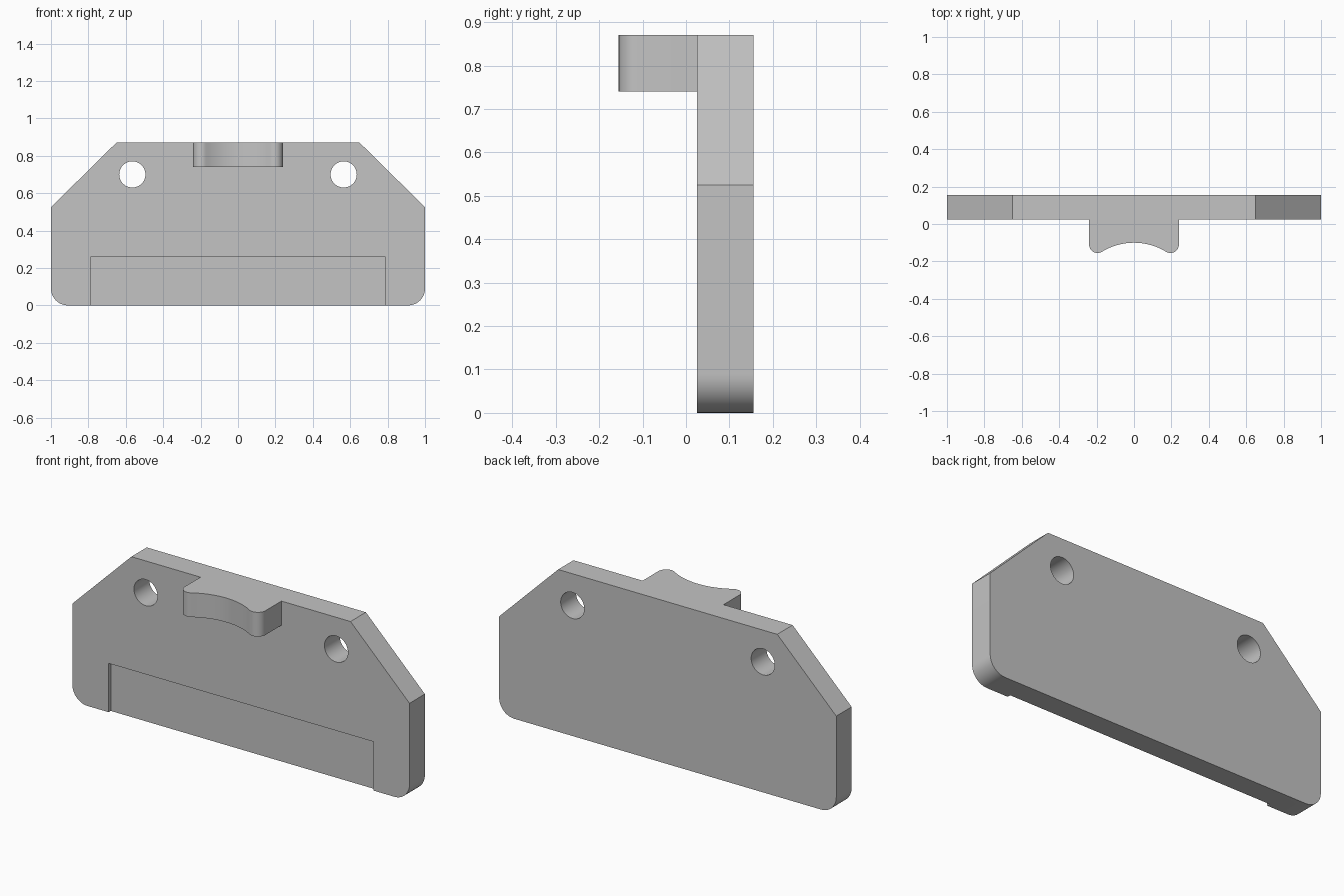
import bpy
from math import sin, cos, radians, atan2, degrees
from mathutils import Vector

cube = bpy.data.objects.get("Cube")
if cube:
    bpy.data.objects.remove(cube, do_unlink=True)

# Single material
grey = bpy.data.materials.new("light grey")
grey.use_nodes = True
colour = (0.55, 0.55, 0.55, 1)
grey.diffuse_color = colour
grey.node_tree.nodes["Principled BSDF"].inputs["Base Color"].default_value = colour

FRONT, BACK, TOP = 0.025, 0.155, 0.87


def arc(cx, cy, r, start, end, steps):
    angles = [radians(start + (end - start) * i / steps) for i in range(steps + 1)]
    return [(cx + r * cos(a), cy + r * sin(a)) for a in angles]


def prism(name, outline, place, low, high):
    """Extrude a 2D outline; place(u, v, w) maps it into space."""
    n = len(outline)
    verts = [place(u, v, w) for w in (low, high) for u, v in outline]
    faces = [tuple(range(n)), tuple(reversed(range(n, 2 * n)))]
    faces += [(i, i + n, (i + 1) % n + n, (i + 1) % n) for i in range(n)]
    mesh = bpy.data.meshes.new(name)
    mesh.from_pydata(verts, [], faces)
    if Vector(place(1, 0, 0)).cross(Vector(place(0, 1, 0))).dot(Vector(place(0, 0, 1))) < 0:
        mesh.flip_normals()
    mesh.flip_normals()
    mesh.flip_normals()
    mesh.materials.append(grey)
    obj = bpy.data.objects.new(name, mesh)
    bpy.context.collection.objects.link(obj)
    # Make every normal point outwards
    bpy.ops.object.select_all(action="DESELECT")
    bpy.context.view_layer.objects.active = obj
    obj.select_set(True)
    bpy.ops.object.mode_set(mode="EDIT")
    bpy.ops.mesh.select_all(action="SELECT")
    bpy.ops.mesh.normals_make_consistent(inside=False)
    bpy.ops.object.mode_set(mode="OBJECT")
    return obj


def upright(u, v, w):
    return (u, w, v)


def level(u, v, w):
    return (u, v, w)


def combine(target, other, operation):
    mod = target.modifiers.new(operation, "BOOLEAN")
    mod.operation = operation
    mod.solver = "EXACT"
    mod.object = other
    bpy.context.view_layer.objects.active = target
    bpy.ops.object.modifier_apply(modifier=mod.name)
    bpy.data.objects.remove(other, do_unlink=True)


# Plate with chamfered top and rounded bottom corners
r = 0.09
outline = arc(-1 + r, r, r, 180, 270, 12) + arc(1 - r, r, r, 270, 360, 12)
outline += [(1, 0.525), (0.65, TOP), (-0.65, TOP), (-1, 0.525)]
plate = prism("plate", outline, upright, FRONT, BACK)

# Tab with rounded corners and a scooped front edge
tip, cx, cy, scoop = 0.045, 0.195, -0.11, 0.33
scoop_y = -0.10 - scoop
lean = degrees(atan2(cy - scoop_y, cx))
outline = [(-0.24, FRONT + 0.05)]
outline += arc(-cx, cy, tip, 180, 360 - lean, 12)
outline += arc(0, scoop_y, scoop, 180 - lean, lean, 20)[1:-1]
outline += arc(cx, cy, tip, 180 + lean, 360, 12)
outline += [(0.24, FRONT + 0.05)]
combine(plate, prism("tab", outline, level, 0.74, TOP), "UNION")

# Shallow recess along the lower front
pocket = [(-0.785, -0.1), (0.785, -0.1), (0.785, 0.262), (-0.785, 0.262)]
combine(plate, prism("recess_cutter", pocket, upright, -0.1, FRONT + 0.018), "DIFFERENCE")

# Mounting holes
for side in (-1, 1):
    ring = arc(side * 0.565, 0.70, 0.07, 0, 360, 48)[:-1]
    combine(plate, prism("hole_cutter", ring, upright, -0.1, 0.3), "DIFFERENCE")

# Smooth rounded surfaces, keep edges sharp
bpy.ops.object.select_all(action="DESELECT")
plate.select_set(True)
bpy.context.view_layer.objects.active = plate
bpy.ops.object.shade_smooth_by_angle(angle=radians(30))
plate.name = "mounting_plate"
